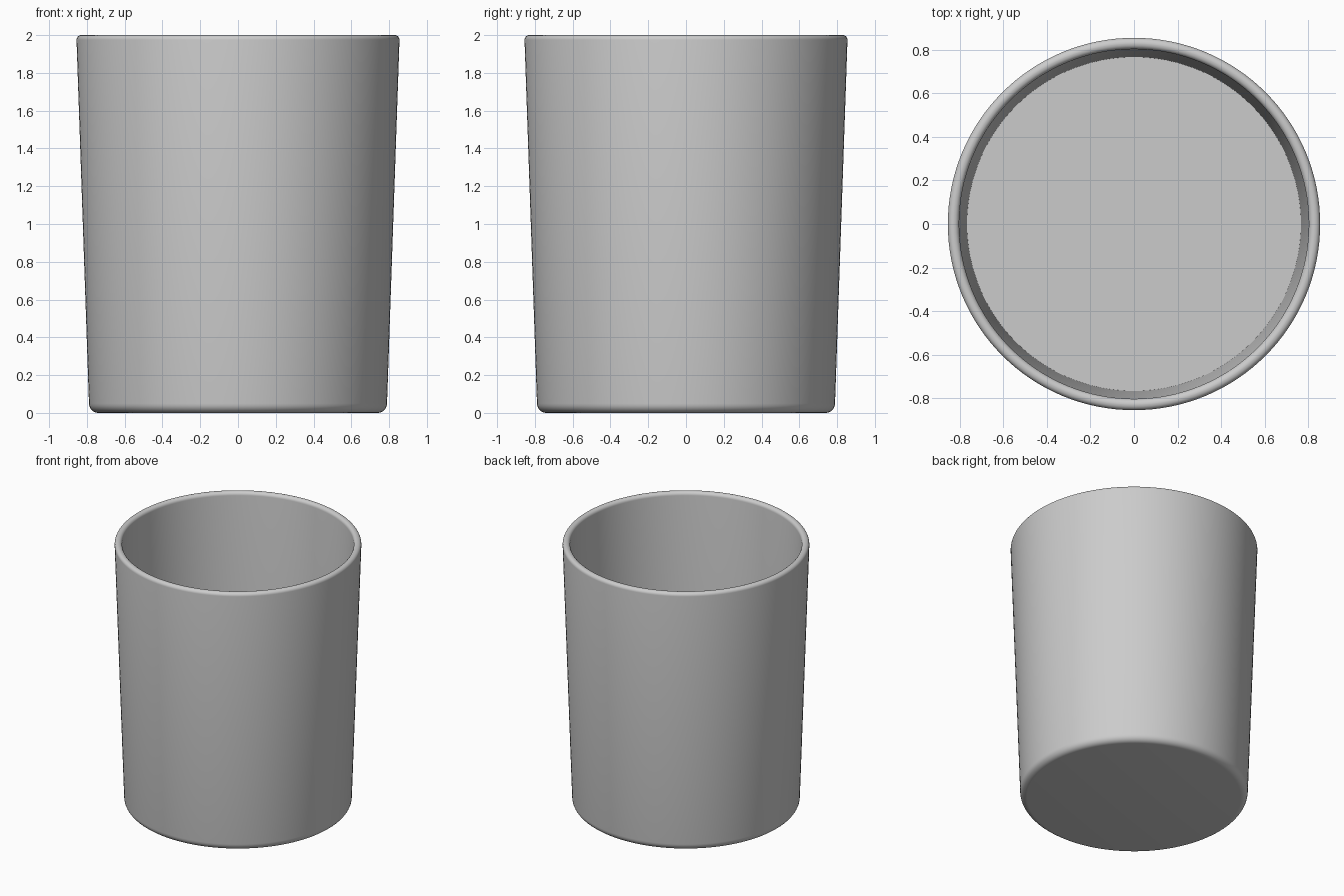
import bpy, bmesh
from math import cos, sin, pi, radians

if "Cube" in bpy.data.objects:
    bpy.data.objects.remove(bpy.data.objects["Cube"])

SIDES = 128


def arc(cx, cz, rx, rz, a0, a1, n=6):
    """Points on an elliptical arc in the radius/height plane, degrees."""
    pts = []
    for i in range(n + 1):
        a = radians(a0 + (a1 - a0) * i / n)
        pts.append((cx + rx * cos(a), cz + rz * sin(a)))
    return pts


# Half profile: rounded foot, tapered wall, rounded rim, inner wall to the floor
profile = arc(0.74, 0.05, 0.049, 0.05, -90, 0)
profile += arc(0.83, 1.975, 0.025, 0.025, 0, 90)
profile += arc(0.828, 1.975, 0.025, 0.025, 90, 180)
profile += [(0.767, 0.05)]

# Cup: sweep the profile round the z axis and cap the underside and floor
bm = bmesh.new()
rings = [[bm.verts.new((r * cos(2 * pi * k / SIDES), r * sin(2 * pi * k / SIDES), z))
          for k in range(SIDES)] for r, z in profile]
for low, high in zip(rings, rings[1:]):
    for k in range(SIDES):
        n = (k + 1) % SIDES
        bm.faces.new((low[k], low[n], high[n], high[k]))
bm.faces.new(rings[0][::-1])
bm.faces.new(rings[-1])
bmesh.ops.recalc_face_normals(bm, faces=bm.faces)

mesh = bpy.data.meshes.new("cup")
bm.to_mesh(mesh)
bm.free()
cup = bpy.data.objects.new("cup", mesh)
bpy.context.collection.objects.link(cup)

# Smooth walls, crisp inner floor edge
bpy.context.view_layer.objects.active = cup
cup.select_set(True)
bpy.ops.object.shade_smooth_by_angle(angle=radians(40))
